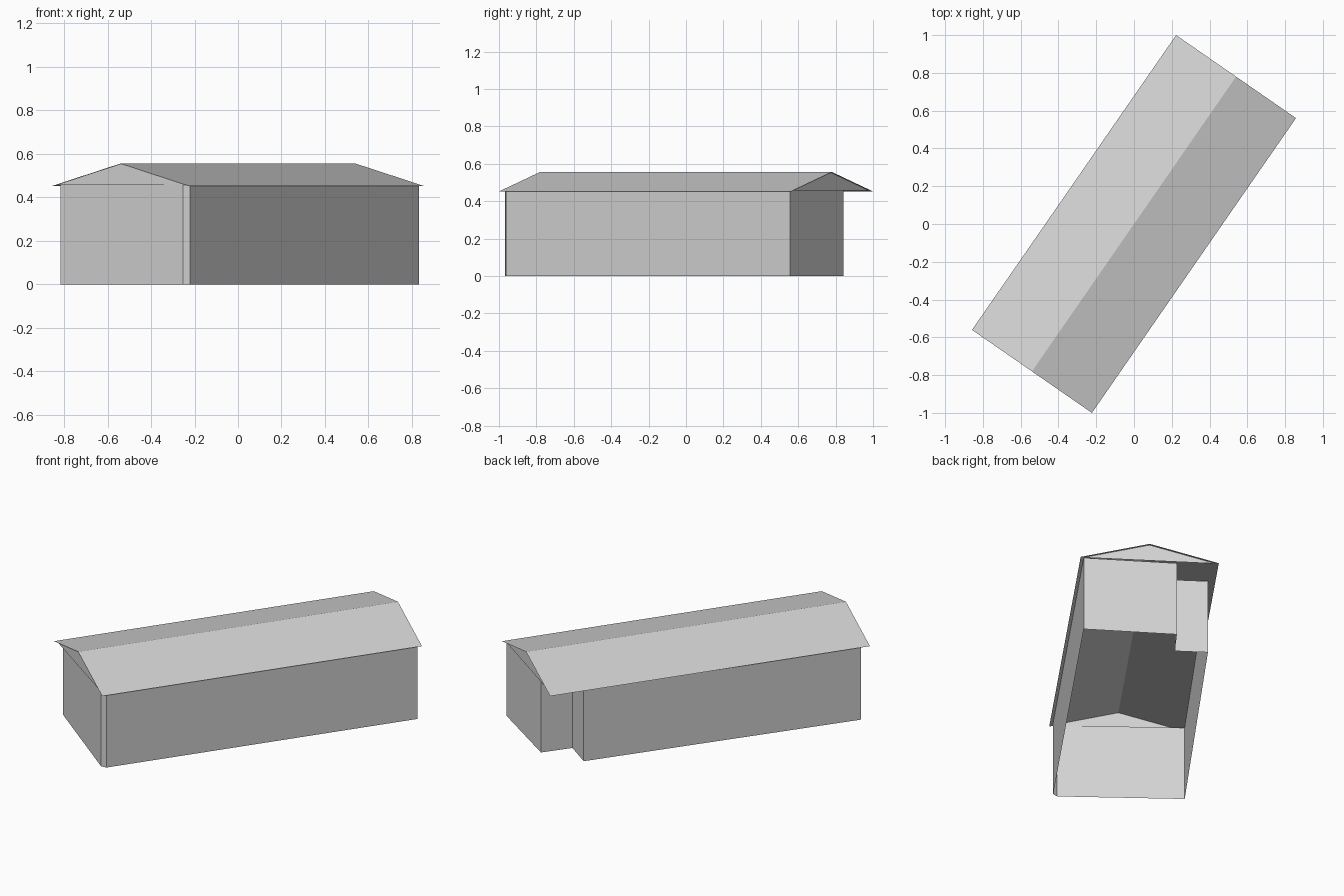
import bpy
import math

cube = bpy.data.objects.get("Cube")
if cube:
    bpy.data.objects.remove(cube, do_unlink=True)

# One plain colour for the whole building
grey = bpy.data.materials.new("light_grey")
grey.use_nodes = True
colour = (0.66, 0.66, 0.66, 1)
grey.diffuse_color = colour
grey.node_tree.nodes["Principled BSDF"].inputs["Base Color"].default_value = colour

TURN = math.radians(55.3)       # the building stands askew to the axes
HALF_LENGTH, HALF_WIDTH = 0.949, 0.386
EAVE, RIDGE = 0.452, 0.556
WALL_HALF = 0.367
SLOPE = (RIDGE - EAVE) / HALF_WIDTH
WALL_TOP = RIDGE - SLOPE * WALL_HALF


def add_part(name, verts, faces):
    mesh = bpy.data.meshes.new(name)
    mesh.from_pydata(verts, [], faces)
    mesh.materials.append(grey)
    part = bpy.data.objects.new(name, mesh)
    part.rotation_euler.z = TURN
    bpy.context.collection.objects.link(part)
    return part


# Walls: open shell with a recessed corner at the back and a small chamfer
plan = [(0.93, -WALL_HALF), (0.918, 0.155), (0.733, 0.16), (0.735, 0.345),
        (-0.902, WALL_HALF), (-0.939, -0.342), (-0.916, -WALL_HALF)]
n = len(plan)
add_part("walls",
         [(x, y, z) for z in (0, WALL_TOP) for x, y in plan],
         [(i, (i + 1) % n, (i + 1) % n + n, i + n) for i in range(n)])

# Gables: a triangle above each end wall
for name, x, face in (("back_gable", 0.935, (0, 1, 2)),
                      ("front_gable", -0.939, (2, 1, 0))):
    add_part(name, [(x, -WALL_HALF, WALL_TOP), (x, WALL_HALF, WALL_TOP),
                    (x, 0, RIDGE)], [face])

# Roof: two thin slopes meeting at the ridge
section = [(-HALF_WIDTH, EAVE), (0, RIDGE), (HALF_WIDTH, EAVE)]
add_part("roof",
         [(x, y, z) for x in (-HALF_LENGTH, HALF_LENGTH) for y, z in section],
         [(i, i + 3, i + 4, i + 1) for i in range(2)])
